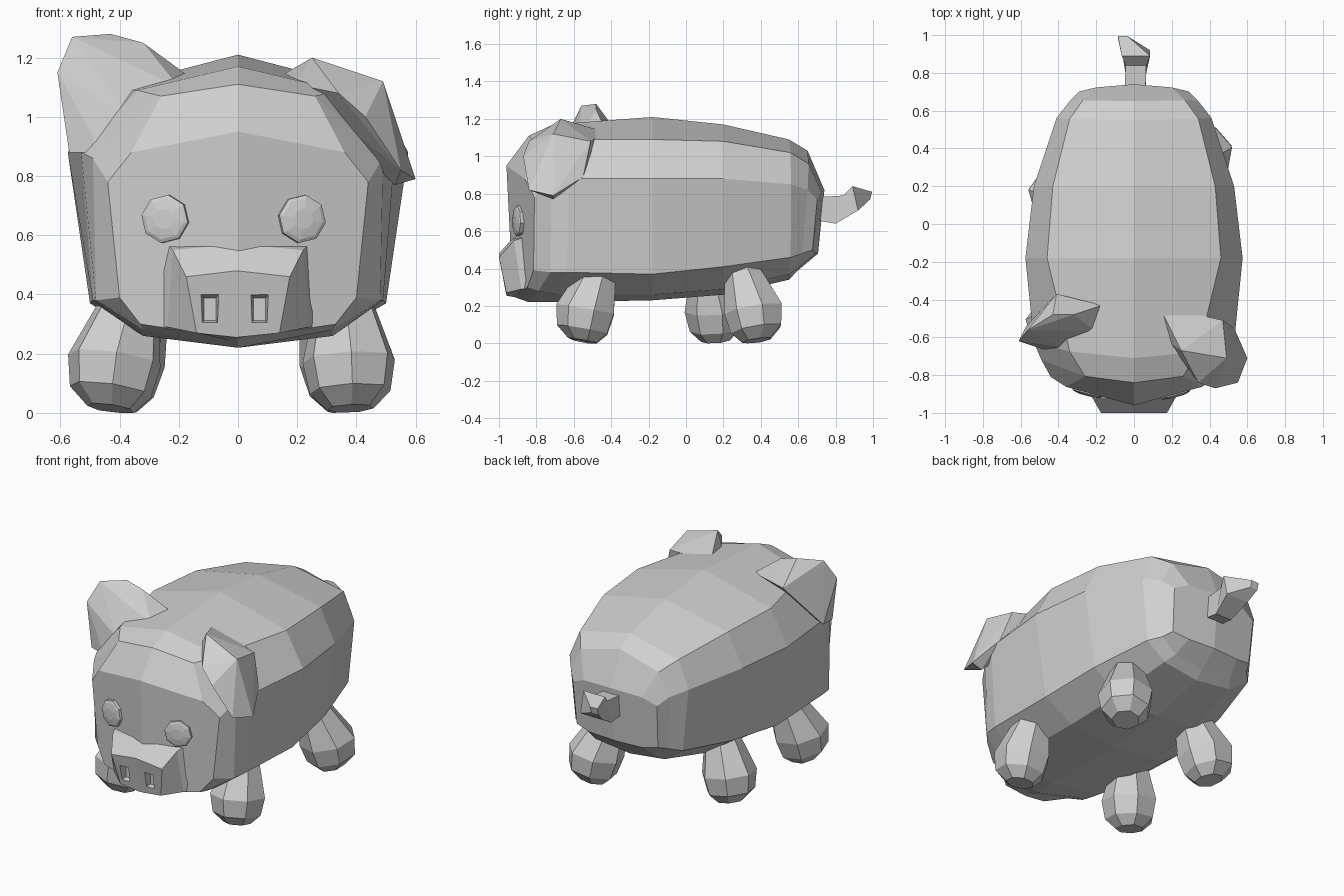
import bpy
import bmesh
from math import cos, sin, pi
from mathutils import Vector

default_cube = bpy.data.objects.get("Cube")
if default_cube:
    bpy.data.objects.remove(default_cube, do_unlink=True)

# One plain colour for the whole model
grey = bpy.data.materials.new("plain grey")
grey.use_nodes = True
grey.diffuse_color = (0.63, 0.63, 0.63, 1)
grey.node_tree.nodes["Principled BSDF"].inputs["Base Color"].default_value = grey.diffuse_color


def finish(name, bm):
    """Turn a bmesh into a flat shaded object."""
    bmesh.ops.recalc_face_normals(bm, faces=bm.faces[:])
    mesh = bpy.data.meshes.new(name)
    bm.to_mesh(mesh)
    bm.free()
    mesh.materials.append(grey)
    obj = bpy.data.objects.new(name, mesh)
    bpy.context.collection.objects.link(obj)
    return obj


def loft(name, rings, split=False):
    """Skin matching rings of points; split halves the caps down the middle."""
    bm = bmesh.new()
    loops = [[bm.verts.new(p) for p in ring] for ring in rings]
    count = len(loops[0])
    for a, b in zip(loops, loops[1:]):
        for i in range(count):
            j = (i + 1) % count
            bm.faces.new((a[i], a[j], b[j], b[i]))
    half = count // 2
    for cap in (loops[0], loops[-1]):
        if split:
            bm.faces.new(cap[:half + 1])
            bm.faces.new(cap[half:] + cap[:1])
        else:
            bm.faces.new(cap)
    return finish(name, bm)


def hull(name, points):
    """Wrap a closed faceted skin around a few corner points."""
    bm = bmesh.new()
    verts = [bm.verts.new(p) for p in points]
    bmesh.ops.convex_hull(bm, input=verts)
    loose = [v for v in bm.verts if not v.link_faces]
    bmesh.ops.delete(bm, geom=loose, context="VERTS")
    return finish(name, bm)


def body_ring(y, bow, lean, top, shoulder, side, lower, belly, bottom):
    """Symmetric section, curving back from the centre line and leaning with height."""
    half = [shoulder, side, lower, belly]
    outline = [(0, top)] + half + [(0, bottom)] + [(-x, z) for x, z in reversed(half)]
    return [(x, y + bow * x * x + lean * (z - top), z) for x, z in outline]


# Body and head in one skin, from face to rump
sections = [
    (-.96, .73, -.05, .95, (.36, .88), (.44, .78), (.4, .39), (.33, .3), .25),
    (-.84, .5, 0, 1.11, (.26, 1.07), (.49, .86), (.48, .38), (.32, .28), .22),
    (-.71, .3, 0, 1.17, (.34, 1.09), (.53, .88), (.49, .38), (.32, .26), .22),
    (-.18, 0, 0, 1.21, (.46, 1.09), (.575, .88), (.5, .37), (.31, .26), .23),
    (.2, 0, 0, 1.17, (.43, 1.08), (.53, .88), (.46, .41), (.29, .29), .26),
    (.55, .07, 0, 1.09, (.34, 1.02), (.41, .85), (.37, .46), (.24, .37), .34),
    (.65, .15, .08, 1.03, (.27, .96), (.34, .82), (.31, .48), (.2, .41), .39),
    (.74, -.4, .1, .82, (.2, .81), (.29, .77), (.28, .5), (.18, .48), .48),
]
loft("body", [body_ring(*s) for s in sections], split=True)


# Snout: a wide base tapering to a tilted front plate
def snout_ring(y_top, y_low, w_top, w_low, z_peak, z_top, z_low, z_dip):
    return [(-.005, y_top, z_peak), (w_top, y_top, z_top), (w_low, y_low, z_low),
            (-.005, y_low, z_dip), (-w_low, y_low, z_low), (-w_top, y_top, z_top)]


snout = loft("snout", [
    snout_ring(-.82, -.76, .25, .33, .6, .58, .29, .23),
    snout_ring(-.92, -.88, .22, .24, .57, .55, .29, .24),
    snout_ring(-1, -.96, .175, .14, .48, .46, .27, .255),
], split=True)

# Nostrils cut into the snout as tapering pits
for x in (-.095, .073):
    pit = loft("nostril_cutter", [
        [(x + sx * w, y, .35 + sz * h) for sx, sz in ((-1, -1), (1, -1), (1, 1), (-1, 1))]
        for y, w, h in ((-1.05, .042, .065), (-.94, .02, .038))])
    cut = snout.modifiers.new("nostril", "BOOLEAN")
    cut.operation = "DIFFERENCE"
    cut.solver = "EXACT"
    cut.object = pit
    bpy.context.view_layer.objects.active = snout
    bpy.ops.object.modifier_apply(modifier=cut.name)
    bpy.data.objects.remove(pit, do_unlink=True)

# Eyes: faceted eight sided buttons lying on the face
for name, x in (("right_eye", -.245), ("left_eye", .215)):
    centre = Vector((x, -.952 + .27 * abs(x), .655))
    normal = Vector((.27 if x > 0 else -.27, -1, 0)).normalized()
    across = normal.cross(Vector((0, 0, 1)))
    rings = []
    for radius, depth in ((.082, -.04), (.082, .012), (.07, .018), (.035, .024)):
        rings.append([centre + normal * depth + across * radius * cos(a)
                      + Vector((0, 0, radius * sin(a)))
                      for a in (pi * (i + .2) / 4 for i in range(8))])
    loft(name, rings)


# Legs: stubby, widening towards the foot, leaning outward with tilted soles
def leg(name, top, foot):
    lean = [b - a for a, b in zip(top, foot)]
    rings = []
    for t, z, radius in ((0, .48, .08), (.25, .38, .1), (.85, .18, .16),
                         (1, .075, .14), (1, .015, .08)):
        ring = []
        for i in range(7):
            a = pi * (i + .3) / 3.5
            dx, dy = radius * cos(a), radius * sin(a)
            tilt = (lean[0] * dx + lean[1] * dy) * 1.6
            ring.append((top[0] + lean[0] * t + dx, top[1] + lean[1] * t + dy,
                         max(0, z + tilt)))
        rings.append(ring)
    loft(name, rings)


leg("front_right_leg", (-.34, -.44), (-.43, -.55))
leg("front_left_leg", (.35, -.44), (.38, -.55))
leg("hind_right_leg", (-.3, .11), (-.42, .16))
leg("hind_left_leg", (.28, .28), (.38, .38))

# Ears: one pricked up, one folded down over the brow
hull("right_ear", [
    (-.61, -.62, 1.15), (-.56, -.56, 1.27), (-.43, -.48, 1.28), (-.32, -.48, 1.25),
    (-.17, -.43, 1.14), (-.2, -.57, 1.1), (-.37, -.66, 1.0), (-.46, -.67, .88),
    (-.57, -.63, .88), (-.57, -.54, .88), (-.41, -.37, 1.13)])
hull("left_ear", [
    (.13, -.43, 1.13), (.25, -.67, 1.2), (.19, -.63, 1.11), (.49, -.71, 1.12),
    (.47, -.51, 1.08), (.6, -.71, .79), (.53, -.71, .77), (.55, -.84, .82),
    (.43, -.87, 1.0), (.34, -.84, 1.08), (.53, -.55, .89)])

# Tail: a short kinked square stub
loft("tail", [
    [(x + sx * w, y + sz * lean, z + sz * h) for sx, sz in ((-1, -1), (1, -1), (1, 1), (-1, 1))]
    for x, y, z, w, h, lean in ((.005, .68, .72, .055, .06, 0), (.01, .82, .715, .055, .075, .02),
                                (.01, .905, .775, .075, .065, -.015), (-.06, .99, .79, .025, .02, .005))])
